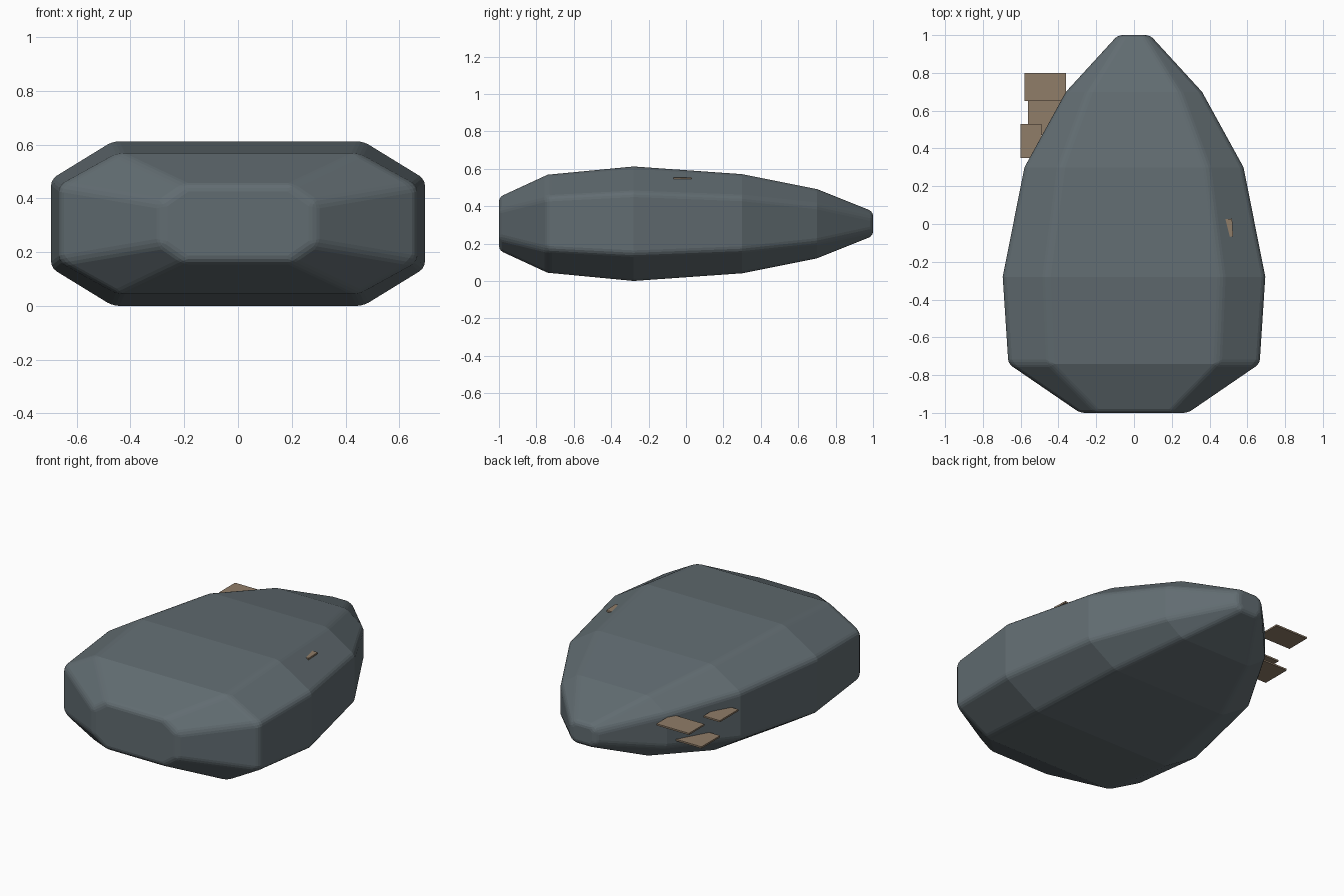
import bpy, bmesh, math
from mathutils import Matrix

cube = bpy.data.objects.get("Cube")
if cube:
    bpy.data.objects.remove(cube, do_unlink=True)


def make_material(name, rgb):
    mat = bpy.data.materials.new(name)
    mat.use_nodes = True
    colour = (*rgb, 1.0)
    mat.diffuse_color = colour
    bsdf = next(n for n in mat.node_tree.nodes if n.type == 'BSDF_PRINCIPLED')
    bsdf.inputs["Base Color"].default_value = colour
    return mat


def make_object(name, bm, mat):
    bmesh.ops.recalc_face_normals(bm, faces=bm.faces)
    mesh = bpy.data.meshes.new(name)
    bm.to_mesh(mesh)
    bm.free()
    mesh.materials.append(mat)
    obj = bpy.data.objects.new(name, mesh)
    bpy.context.scene.collection.objects.link(obj)
    return obj


slate = make_material("slate grey", (0.12, 0.15, 0.165))
tan = make_material("dull tan", (0.28, 0.205, 0.14))

# Hull: chamfered rectangles lofted from blunt front to narrow rear
MID_Z = 0.306
sections = [  # y, half width, half height
    (-1.0, 0.285, 0.142),
    (-0.74, 0.665, 0.262),
    (-0.28, 0.695, 0.306),
    (0.30, 0.58, 0.265),
    (0.70, 0.36, 0.185),
    (1.0, 0.085, 0.065),
]


def octagon(w, h):
    a, b = w * 0.67, h * 0.54
    quarter = [(w, b), (a, h)]
    half = quarter + [(-x, z) for x, z in reversed(quarter)]
    return half + [(-x, -z) for x, z in half]


bm = bmesh.new()
rings = [[bm.verts.new((x, y, MID_Z + z)) for x, z in octagon(w, h)]
         for y, w, h in sections]
for near, far in zip(rings, rings[1:]):
    for i in range(len(near)):
        j = (i + 1) % len(near)
        bm.faces.new((near[i], near[j], far[j], far[i]))
bm.faces.new(rings[0])
bm.faces.new(rings[-1])
hull = make_object("hull", bm, slate)

# Softened corners on the strong edges only
bevel = hull.modifiers.new("edge_softening", 'BEVEL')
bevel.width = 0.03
bevel.segments = 3
bevel.limit_method = 'ANGLE'
bevel.angle_limit = math.radians(30)


# Thin plates set into the hull sides
def plate(name, x0, x1, y0, y1, z, turn=0):
    bm = bmesh.new()
    bmesh.ops.create_cube(bm, size=1)
    bmesh.ops.scale(bm, vec=(x1 - x0, y1 - y0, 0.01), verts=bm.verts)
    bmesh.ops.rotate(bm, cent=(0, 0, 0), verts=bm.verts,
                     matrix=Matrix.Rotation(math.radians(turn), 3, 'Z'))
    bmesh.ops.translate(bm, vec=((x0 + x1) / 2, (y0 + y1) / 2, z), verts=bm.verts)
    return make_object(name, bm, tan)


plate("rear_plate", -0.58, -0.36, 0.65, 0.80, 0.385)
plate("lower_plate", -0.56, -0.37, 0.47, 0.65, 0.24)
plate("upper_plate", -0.60, -0.49, 0.35, 0.53, 0.365)
plate("embedded_plate", 0.40, 0.522, -0.07, 0.025, 0.549, 3)
